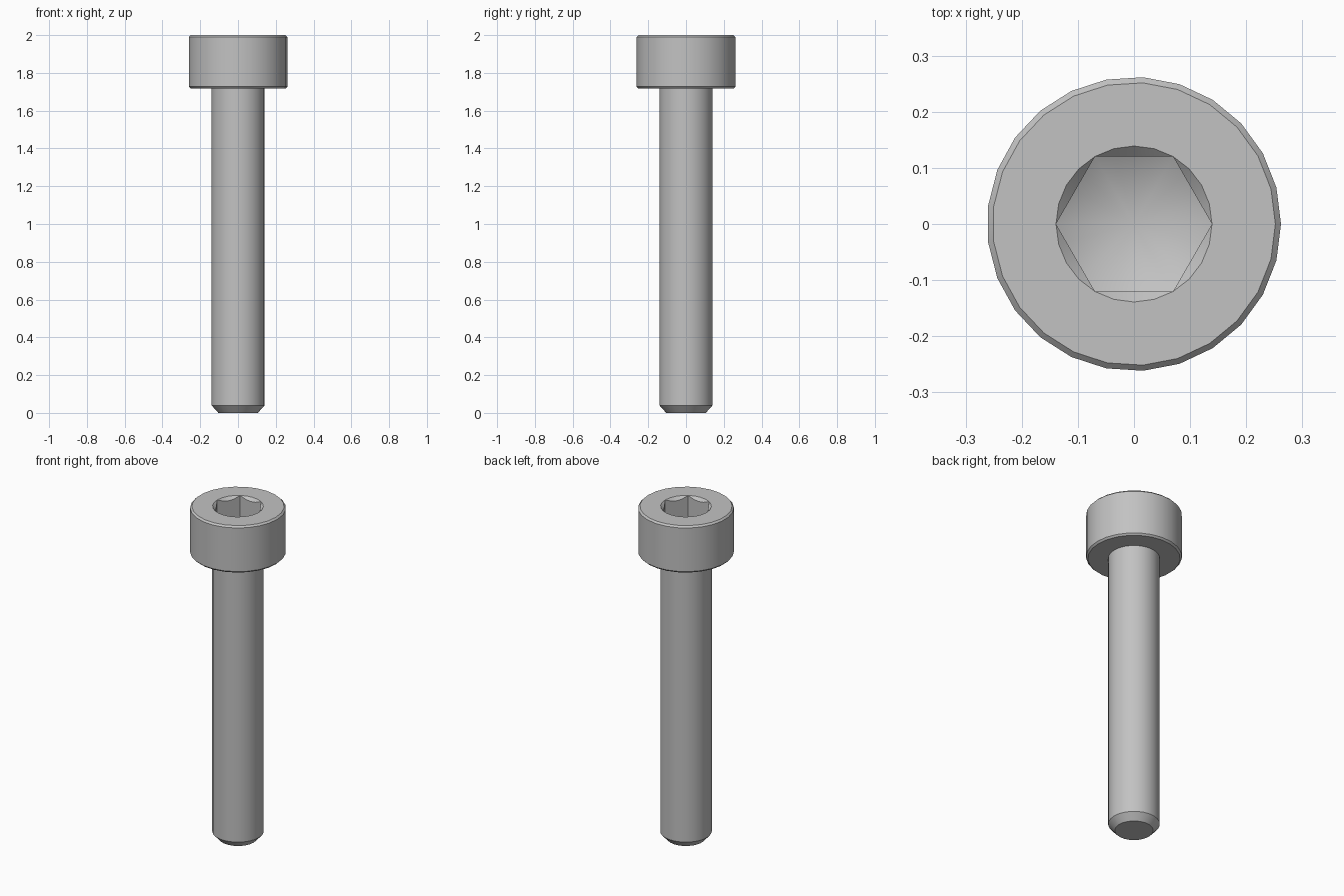
import bpy
import bmesh
from math import cos, sin, pi, tan, radians

cube = bpy.data.objects.get("Cube")
if cube:
    bpy.data.objects.remove(cube, do_unlink=True)

SIDES = 25            # facets around the head and shank
RIM = 24              # facets around the socket, four per flat
HEAD_R, SHANK_R, TIP_R = 0.262, 0.141, 0.105
TOP, HEAD_Z, BEVEL = 2.0, 1.717, 0.01
SOCKET_R = 0.139      # corner radius of the hexagon
FLOOR_Z = TOP - 0.13  # height of the floor at the hexagon corners

steel = bpy.data.materials.new("steel grey")
steel.use_nodes = True
colour = (0.54, 0.54, 0.54, 1)
steel.diffuse_color = colour
steel.node_tree.nodes["Principled BSDF"].inputs["Base Color"].default_value = colour

bm = bmesh.new()


def ring(count, place):
    """Ring of vertices; place(angle) gives radius and height."""
    verts = []
    for i in range(count):
        a = 2 * pi * i / count
        r, z = place(a)
        verts.append(bm.verts.new((r * cos(a), r * sin(a), z)))
    return verts


def skin(lower, upper):
    """Wall of quads between two rings of equal count."""
    n = len(lower)
    for i in range(n):
        j = (i + 1) % n
        bm.faces.new((lower[i], lower[j], upper[j], upper[i]))


def hexagon(a):
    """Distance from the axis to the hexagon at an angle."""
    return SOCKET_R * cos(pi / 6) / cos(a % (pi / 3) - pi / 6)


# Outside: chamfered tip, shank, underside and bevelled head
profile = [(TIP_R, 0), (SHANK_R, 0.04), (SHANK_R, HEAD_Z),
           (HEAD_R - BEVEL, HEAD_Z), (HEAD_R, HEAD_Z + BEVEL),
           (HEAD_R, TOP - BEVEL), (HEAD_R - BEVEL, TOP)]
outer = [ring(SIDES, lambda a, p=p: p) for p in profile]
for lower, upper in zip(outer, outer[1:]):
    skin(lower, upper)
bm.faces.new(reversed(outer[0]))

# Socket: round countersink that meets the hexagon walls in scallops
rim = ring(RIM, lambda a: (SOCKET_R, TOP))
scallop = ring(RIM, lambda a: (hexagon(a), TOP - (SOCKET_R - hexagon(a))))
floor = ring(RIM, lambda a: (hexagon(a),
                             FLOOR_Z - (SOCKET_R - hexagon(a)) * tan(radians(28))))
skin(rim, scallop)
skin(scallop, floor)

# Conical socket floor
centre = bm.verts.new((0, 0, FLOOR_Z - SOCKET_R * tan(radians(28))))
for i in range(RIM):
    bm.faces.new((centre, floor[i], floor[(i + 1) % RIM]))

# Flat annulus on top of the head
edges = [bm.edges.get((loop[i - 1], loop[i]))
         for loop in (outer[-1], rim) for i in range(len(loop))]
bmesh.ops.triangle_fill(bm, edges=edges, use_beauty=True, normal=(0, 0, 1))

bmesh.ops.remove_doubles(bm, verts=bm.verts[:], dist=0.0001)
bmesh.ops.recalc_face_normals(bm, faces=bm.faces[:])

mesh = bpy.data.meshes.new("socket_head_bolt")
bm.to_mesh(mesh)
bm.free()
mesh.materials.append(steel)
bolt = bpy.data.objects.new("socket_head_bolt", mesh)
bpy.context.collection.objects.link(bolt)

# Smooth barrel with crisp bevels
bpy.ops.object.select_all(action="DESELECT")
bolt.select_set(True)
bpy.context.view_layer.objects.active = bolt
bpy.ops.object.shade_smooth_by_angle(angle=radians(25))
